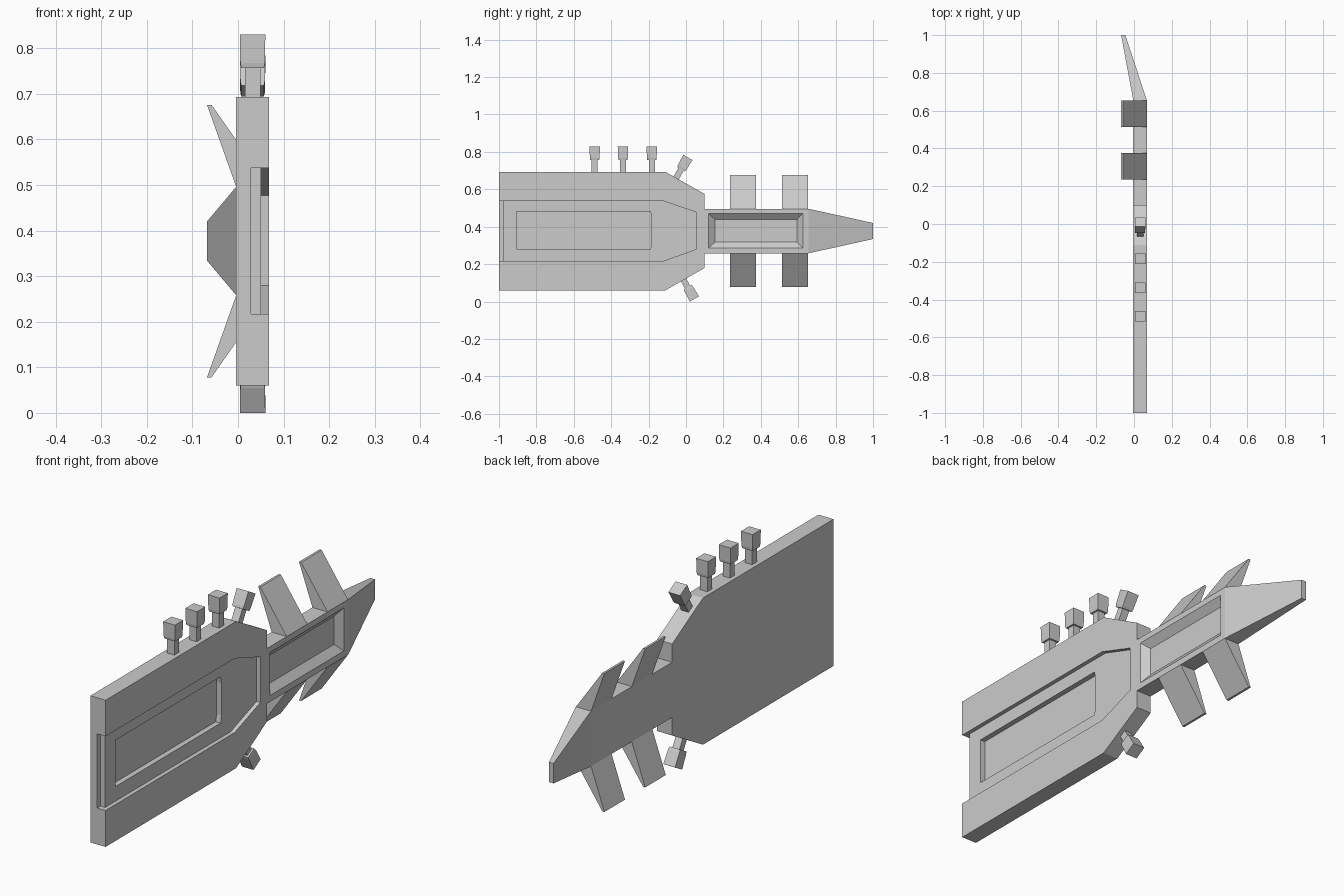
import bpy
from mathutils import Vector

if "Cube" in bpy.data.objects:
    bpy.data.objects.remove(bpy.data.objects["Cube"])

X0, X1 = -0.004, 0.068      # hull thickness
ZC = 0.377                  # mirror height


def loft(name, rings):
    """Solid joining equal-length rings of points, capped at both ends."""
    n = len(rings[0])
    verts = [p for r in rings for p in r]
    faces = [list(range(n)), list(range(n * (len(rings) - 1), n * len(rings)))]
    for k in range(len(rings) - 1):
        for i in range(n):
            j = (i + 1) % n
            faces.append([k * n + i, k * n + j, (k + 1) * n + j, (k + 1) * n + i])
    me = bpy.data.meshes.new(name)
    me.from_pydata(verts, [], faces)
    ob = bpy.data.objects.new(name, me)
    bpy.context.collection.objects.link(ob)
    bpy.context.view_layer.objects.active = ob
    bpy.ops.object.mode_set(mode='EDIT')
    bpy.ops.mesh.select_all(action='SELECT')
    bpy.ops.mesh.normals_make_consistent(inside=False)
    bpy.ops.object.mode_set(mode='OBJECT')
    return ob


def prism(name, yz, xa, xb):
    return loft(name, [[(x, y, z) for y, z in yz] for x in (xa, xb)])


def rect(y0, y1, z0, z1):
    return [(y0, z0), (y1, z0), (y1, z1), (y0, z1)]


def cut(target, cutter):
    m = target.modifiers.new("recess", 'BOOLEAN')
    m.operation, m.solver, m.object = 'DIFFERENCE', 'EXACT', cutter
    bpy.context.view_layer.objects.active = target
    bpy.ops.object.modifier_apply(modifier=m.name)
    bpy.data.objects.remove(cutter)


# Main hull plate with stepped side recesses
hull = prism("hull", [(-1, 0.06), (-0.11, 0.06), (0.1, 0.18), (0.1, 0.575),
                      (-0.11, 0.693), (-1, 0.693)], X0, X1)
cut(hull, prism("recess_cutter", [(-1.1, 0.217), (-0.12, 0.217), (0.055, 0.28),
                                  (0.055, 0.477), (-0.12, 0.537), (-1.1, 0.537)], 0.05, 0.1))
cut(hull, prism("step_cutter", rect(-1.2, -0.977, 0.217, 0.537), 0.028, 0.12))
cut(hull, prism("panel_cutter", [(-0.907, 0.28), (-0.19, 0.28), (-0.184, 0.31), (-0.184, 0.45),
                                 (-0.19, 0.48), (-0.907, 0.48)], 0.027, 0.14))


# Neck and bent, tapering nose
def section(y, xa, xb, h):
    return [(xa, y, ZC - h), (xb, y, ZC - h), (xb, y, ZC + h), (xa, y, ZC + h)]


neck = loft("neck_and_nose", [section(0.1, X0, X1, 0.119), section(0.655, X0, X1, 0.119),
                              section(1.0, -0.068, -0.046, 0.043)])
# Bevel-walled tray in the neck (walls extended past the surface)
cut(neck, loft("tray_cutter", [
    [(0.042, y, z) for y, z in rect(0.155, 0.594, 0.318, 0.439)],
    [(0.094, y, z) for y, z in rect(0.087, 0.656, 0.252, 0.503)]]))

# Swept fins, mirrored above and below
for i, (ya, yb) in enumerate([(0.235, 0.375), (0.513, 0.653)]):
    for side, s in (("upper", 1), ("lower", -1)):
        prof = [(X0, 0.119), (X1, 0.119), (-0.058, 0.299), (-0.068, 0.299)]
        loft(f"{side}_fin_{i + 1}", [[(x, y, ZC + s * h) for x, h in prof] for y in (ya, yb)])


# Turrets: thin stem with a slightly flared head, placed by tip centre and direction
def turret(name, tip, direction):
    d = Vector((0, *direction)).normalized()
    side = Vector((0, d.z, -d.y))
    tip = Vector((0.032, *tip))

    def ring(dist, hx, hs):
        c = tip - d * dist
        return [c + Vector((a * hx, 0, 0)) + side * (b * hs)
                for a, b in ((-1, -1), (1, -1), (1, 1), (-1, 1))]
    loft(name + "_stem", [ring(0.145, 0.017, 0.016), ring(0.07, 0.017, 0.016)])
    loft(name + "_head", [ring(0.073, 0.025, 0.024), ring(0.062, 0.027, 0.026), ring(0, 0.028, 0.028)])


for i, y in enumerate((-0.488, -0.337, -0.183)):
    turret(f"turret_{i + 1}", (y, 0.83), (0, 1))
turret("upper_angled_turret", (0.01, 0.77), (0.5, 0.87))
turret("lower_angled_turret", (0.045, 0.014), (0.5, -0.87))
